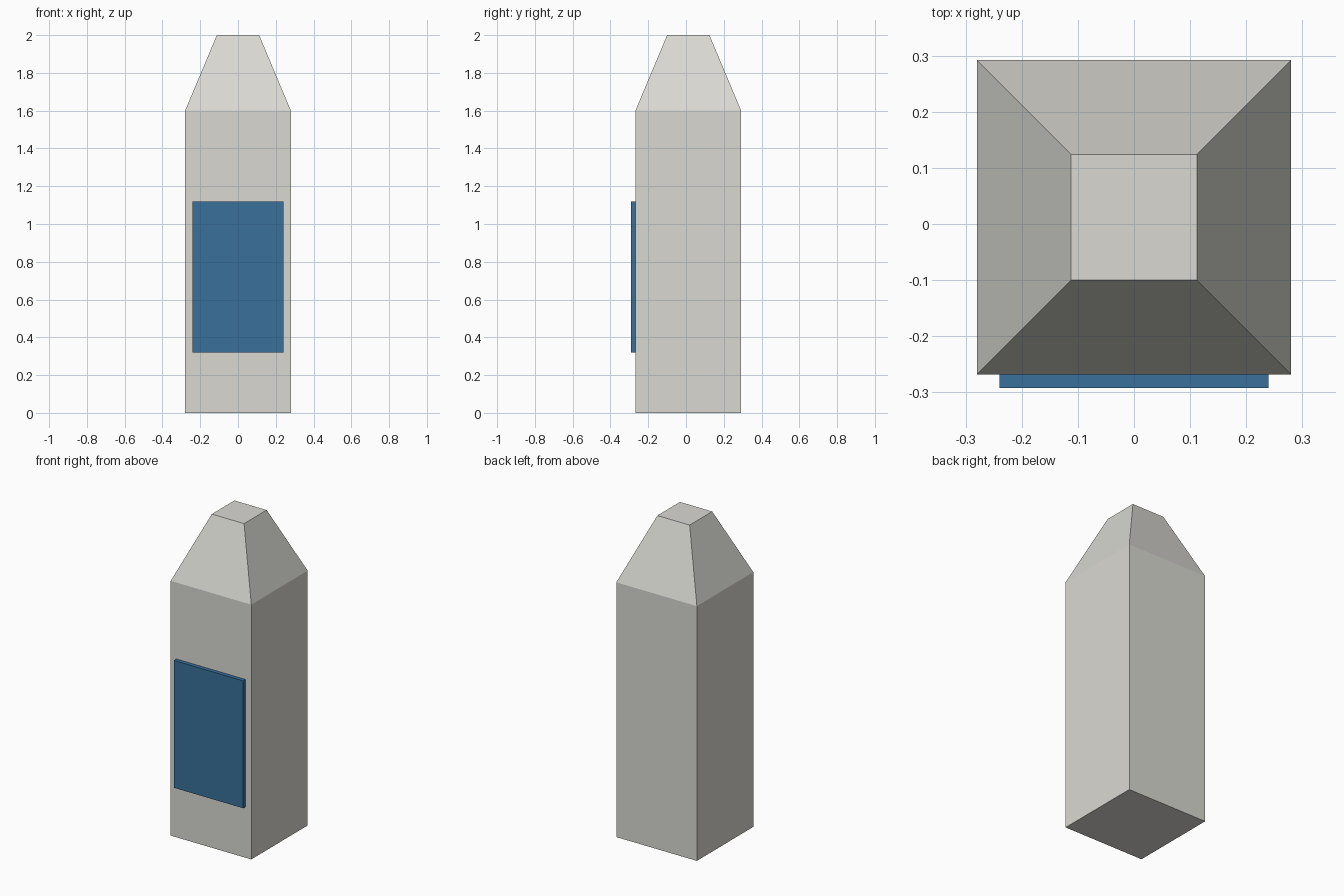
import bpy, bmesh

if "Cube" in bpy.data.objects:
    bpy.data.objects.remove(bpy.data.objects["Cube"])


def material(name, rgb):
    m = bpy.data.materials.new(name)
    m.diffuse_color = (*rgb, 1.0)
    m.use_nodes = True
    m.node_tree.nodes["Principled BSDF"].inputs["Base Color"].default_value = m.diffuse_color
    return m


def square_loft(name, rings, mat):
    """Closed solid through rectangular rings: (half_x, y_min, y_max, z)."""
    bm = bmesh.new()
    loops = [[bm.verts.new(p) for p in ((-hx, y0, z), (hx, y0, z), (hx, y1, z), (-hx, y1, z))]
             for hx, y0, y1, z in rings]
    bm.faces.new(loops[0][::-1])
    bm.faces.new(loops[-1])
    for lower, upper in zip(loops, loops[1:]):
        for i in range(4):
            j = (i + 1) % 4
            bm.faces.new((lower[i], lower[j], upper[j], upper[i]))
    bmesh.ops.recalc_face_normals(bm, faces=bm.faces[:])
    mesh = bpy.data.meshes.new(name)
    bm.to_mesh(mesh)
    bm.free()
    mesh.materials.append(mat)
    obj = bpy.data.objects.new(name, mesh)
    bpy.context.collection.objects.link(obj)
    return obj


stone = material("pale stone", (0.70, 0.694, 0.651))
blue = material("panel blue", (0.041, 0.162, 0.328))

# Square pillar with tapered, flat-topped cap
square_loft("pillar", [(0.28, -0.268, 0.292, 0.0),
                       (0.28, -0.268, 0.292, 1.6),
                       (0.112, -0.1, 0.124, 2.0)], stone)

# Blue plate on the front
square_loft("front_panel", [(0.24, -0.292, -0.268, 0.32),
                            (0.24, -0.292, -0.268, 1.12)], blue)
